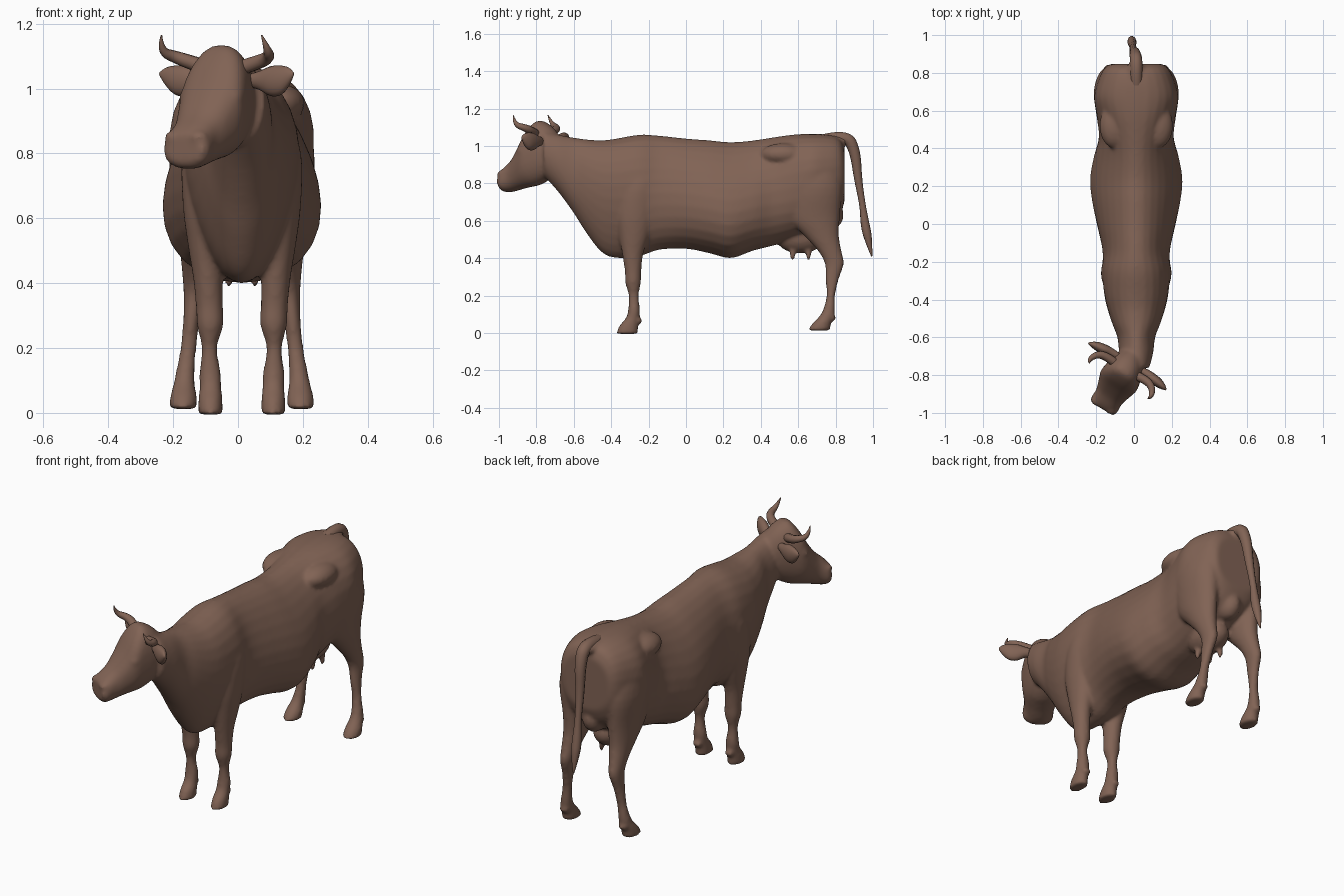
import bpy, bmesh, math
from mathutils import Matrix, Vector

if "Cube" in bpy.data.objects:
    bpy.data.objects.remove(bpy.data.objects["Cube"], do_unlink=True)

CENTRE = 0.012
SIDES = {"left": 1, "right": -1}

hide = bpy.data.materials.new("brown_hide")
hide.use_nodes = True
hide.diffuse_color = (0.22, 0.125, 0.09, 1)
hide.node_tree.nodes["Principled BSDF"].inputs["Base Color"].default_value = hide.diffuse_color


def side_matrix(side):
    """Mirror plus the small sideways shift of the trunk."""
    return Matrix.Translation((CENTRE, 0, 0)) @ Matrix.Diagonal((side, 1, 1, 1))


def resample(rows, steps=4):
    """Smooth spline through the rows."""
    result = []
    for n in range(len(rows) - 1):
        a, b, c, d = (rows[min(max(n + k, 0), len(rows) - 1)] for k in (-1, 0, 1, 2))
        for step in range(steps):
            t = step / steps
            result.append([q + t / 2 * (r - p + t * (2 * p - 5 * q + 4 * r - s + t * (3 * (q - r) + s - p)))
                           for p, q, r, s in zip(a, b, c, d)])
    return result + [rows[-1]]


def loft(bm, axis, rows, matrix, sides=28):
    """Closed skin; a row is (position, centre a, centre b, radius a, radius b[, lean, power])."""
    rows = [(*row, 0, 1) if len(row) == 5 else row for row in rows]
    rings = []
    for pos, ca, cb, ra, rb, lean, power in resample(rows):
        ring = []
        for k in range(sides):
            angle = math.tau * k / sides
            c, s = math.cos(angle), math.sin(angle)
            c = math.copysign(abs(c) ** power, c)
            s = math.copysign(abs(s) ** power, s)
            a, b = ca + ra * c * (1 - lean * s), cb + rb * s
            point = {"X": (pos, a, b), "Y": (a, pos, b), "Z": (a, b, pos)}[axis]
            ring.append(bm.verts.new(matrix @ Vector(point)))
        rings.append(ring)
    for low, high in zip(rings, rings[1:]):
        for k in range(sides):
            j = (k + 1) % sides
            bm.faces.new((low[k], low[j], high[j], high[k]))
    bm.faces.new(rings[0])
    bm.faces.new(rings[-1])


def blob(bm, centre, radii, matrix):
    """Ellipsoid lump."""
    place = matrix @ Matrix.Translation(centre) @ Matrix.Diagonal((*radii, 1))
    bmesh.ops.create_uvsphere(bm, u_segments=20, v_segments=12, radius=1, matrix=place)


def finish(bm, name):
    bmesh.ops.recalc_face_normals(bm, faces=bm.faces)
    mesh = bpy.data.meshes.new(name)
    bm.to_mesh(mesh)
    bm.free()
    mesh.materials.append(hide)
    mesh.shade_smooth()
    obj = bpy.data.objects.new(name, mesh)
    bpy.context.collection.objects.link(obj)
    return obj


def tapered_curve(name, points, matrix):
    """Round tube; a point is (x, y, z, radius)."""
    curve = bpy.data.curves.new(name, "CURVE")
    curve.dimensions = "3D"
    curve.bevel_depth = 1
    curve.bevel_resolution = 3
    curve.use_fill_caps = True
    spline = curve.splines.new("NURBS")
    spline.points.add(len(points) - 1)
    spline.order_u = 3
    spline.use_endpoint_u = True
    for target, (x, y, z, radius) in zip(spline.points, points):
        target.co = (*(matrix @ Vector((x, y, z))), 1)
        target.radius = radius
    curve.materials.append(hide)
    bpy.context.collection.objects.link(bpy.data.objects.new(name, curve))


def upright(rows):
    """Turn (y, top, bottom, half width, lean, power) into loft rows."""
    return [(y, 0, (t + b) / 2, w, (t - b) / 2, lean, power) for y, t, b, w, lean, power in rows]


skin = bmesh.new()
plain = Matrix.Translation((CENTRE, 0, 0))

# Neck, chest and barrel
neck_and_chest = upright([
    (-.76, 1.08, .84, .07, 0, 1), (-.68, 1.06, .75, .09, 0, 1), (-.6, 1.045, .64, .1, 0, 1),
    (-.53, 1.035, .53, .125, -.15, 1), (-.45, 1.03, .43, .148, -.25, 1),
    (-.37, 1.04, .4, .165, -.25, 1), (-.25, 1.06, .41, .18, -.1, 1)])
barrel_and_rump = upright([
    (-.14, 1.055, .445, .178, .1, 1), (0, 1.04, .45, .205, .2, 1), (.13, 1.03, .425, .228, .26, 1),
    (.24, 1.02, .4, .236, .28, 1), (.36, 1.03, .44, .217, .26, 1), (.46, 1.045, .465, .197, .12, .95),
    (.57, 1.06, .5, .21, 0, .88), (.67, 1.065, .53, .222, -.08, .85), (.76, 1.06, .57, .2, -.08, .85),
    (.82, 1.04, .63, .172, -.05, .85), (.847, .99, .7, .14, 0, .85)])
loft(skin, "Y", neck_and_chest + barrel_and_rump, plain)

# Head, turned to its right
head = Matrix.Translation((-.03, -.745, 0)) @ Matrix.Rotation(math.radians(-31), 4, "Z")
loft(skin, "Y", upright([
    (.06, 1.07, .87, .065, 0, 1), (.01, 1.115, .82, .088, 0, .9), (-.05, 1.135, .79, .102, 0, .85),
    (-.1, 1.085, .78, .108, -.05, .85), (-.15, 1, .77, .093, -.05, .85),
    (-.2, .93, .757, .078, 0, .85), (-.25, .885, .752, .08, .05, .85),
    (-.272, .86, .772, .068, .05, .85)]), head)

# Legs: rows run from the sole up into the trunk
fore = [(-.005, .097, -.316, .038, .058), (.04, .097, -.305, .037, .05), (.08, .097, -.286, .034, .036),
        (.12, .098, -.278, .034, .032), (.2, .1, -.28, .024, .027), (.27, .098, -.283, .041, .042),
        (.33, .1, -.283, .042, .044), (.42, .105, -.285, .046, .056), (.52, .112, -.278, .055, .08),
        (.64, .12, -.27, .062, .1), (.8, .115, -.25, .068, .1), (.94, .085, -.22, .05, .07)]
hind = [(.012, .181, .71, .042, .06), (.05, .18, .725, .041, .05), (.09, .178, .753, .033, .04),
        (.13, .174, .766, .029, .031), (.2, .165, .774, .025, .023), (.29, .155, .782, .026, .036),
        (.37, .147, .793, .033, .051), (.44, .143, .768, .042, .063), (.52, .138, .725, .056, .093),
        (.62, .137, .685, .07, .137), (.78, .14, .685, .085, .15), (.93, .125, .68, .075, .13)]
for side in SIDES.values():
    mirror = side_matrix(side)
    face = head @ Matrix.Diagonal((side, 1, 1, 1))
    loft(skin, "Z", fore, mirror)
    loft(skin, "Z", hind, mirror)
    # Dewclaws, hip bones, teats, brows and nostril wings
    blob(skin, (.097, -.25, .065), (.026, .016, .018), mirror)
    blob(skin, (.177, .785, .08), (.026, .016, .018), mirror)
    blob(skin, (.115, .52, .955), (.08, .12, .06), mirror)
    for y in (.57, .655):
        blob(skin, (.04, y, .425), (.016, .016, .04), mirror)
    blob(skin, (.088, -.1, .975), (.022, .03, .022), face)
    blob(skin, (.045, -.255, .85), (.03, .022, .02), face)

# Udder, its rear lobe and the tail root
blob(skin, (0, .61, .51), (.085, .13, .085), plain)
blob(skin, (0, .765, .63), (.06, .078, .08), plain)
blob(skin, (-.005, .79, 1.03), (.045, .1, .032), plain)

# Blend all fleshy parts into one skin
body = finish(skin, "body")
blend = body.modifiers.new("blend", "REMESH")
blend.mode = "VOXEL"
blend.voxel_size = .01
blend.use_smooth_shade = True
soften = body.modifiers.new("soften", "SMOOTH")
soften.factor = .5
soften.iterations = 7

# Horns and ears
for label, side in SIDES.items():
    mirror = head @ Matrix.Diagonal((side, 1, 1, 1))
    tapered_curve(label + "_horn", [
        (.05, -.03, 1.06, .024), (.1, -.022, 1.075, .023), (.165, -.03, 1.095, .02),
        (.195, -.085, 1.115, .013), (.18, -.1, 1.165, .002)], mirror)
    ear = bmesh.new()
    loft(ear, "X", [
        (.07, .01, 1.025, .018, .02), (.11, .008, 1.025, .024, .03), (.15, .004, 1.023, .027, .046),
        (.19, 0, 1.026, .024, .045), (.22, -.005, 1.037, .015, .028), (.24, -.01, 1.045, .004, .006)],
        mirror, 16)
    finish(ear, label + "_ear")

# Tail with its tassel
tapered_curve("tail", [
    (0, .74, 1.03, .035), (0, .86, 1.06, .034), (-.005, .905, .97, .03), (-.015, .92, .82, .022),
    (-.02, .945, .68, .016), (-.022, .957, .58, .025), (-.024, .975, .5, .023),
    (-.026, .993, .41, .003)], plain)
